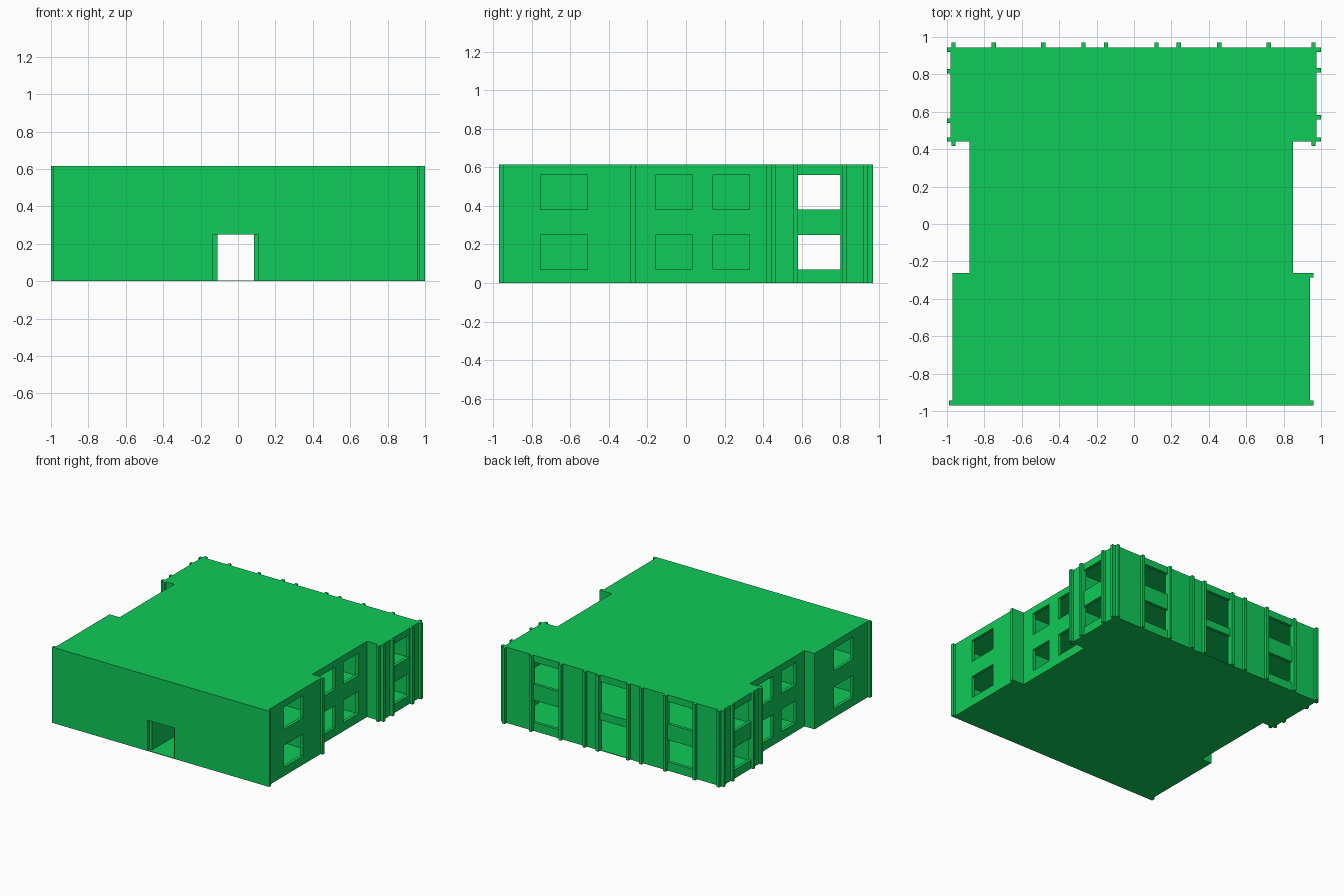
import bpy, bmesh

if "Cube" in bpy.data.objects:
    bpy.data.objects.remove(bpy.data.objects["Cube"])

T = 0.025                       # wall thickness
Z0, Z1, TOP = 0.005, 0.605, 0.615
LOW, HIGH = (0.07, 0.25), (0.38, 0.56)   # window heights on the two storeys

green = bpy.data.materials.new("green")
green.diffuse_color = (0.005, 0.6, 0.1, 1)
green.use_nodes = True
green.node_tree.nodes["Principled BSDF"].inputs["Base Color"].default_value = green.diffuse_color


def finish(name, bm):
    bmesh.ops.recalc_face_normals(bm, faces=bm.faces)
    me = bpy.data.meshes.new(name)
    bm.to_mesh(me)
    bm.free()
    me.materials.append(green)
    ob = bpy.data.objects.new(name, me)
    bpy.context.collection.objects.link(ob)
    return ob


def extrude(bm, faces, vec):
    geo = bmesh.ops.extrude_face_region(bm, geom=faces)["geom"]
    bmesh.ops.translate(bm, vec=vec, verts=[g for g in geo if isinstance(g, bmesh.types.BMVert)])


def slab(name, outline, z, height):
    bm = bmesh.new()
    face = bm.faces.new([bm.verts.new((x, y, z)) for x, y in outline])
    extrude(bm, [face], (0, 0, height))
    return finish(name, bm)


def wall(name, axis, at, start, end, holes=()):
    """Wall along axis 'x' or 'y', occupying at..at+T; holes are (a0, a1, z0, z1)."""
    us = sorted({start, end, *[h[0] for h in holes], *[h[1] for h in holes]})
    zs = sorted({Z0, Z1, *[h[2] for h in holes], *[h[3] for h in holes]})
    bm = bmesh.new()
    point = (lambda u, z: (u, at, z)) if axis == "x" else (lambda u, z: (at, u, z))
    grid = {(u, z): bm.verts.new(point(u, z)) for u in us for z in zs}
    faces = []
    for u0, u1 in zip(us, us[1:]):
        for z0, z1 in zip(zs, zs[1:]):
            u, z = (u0 + u1) / 2, (z0 + z1) / 2
            if not any(h[0] < u < h[1] and h[2] < z < h[3] for h in holes):
                faces.append(bm.faces.new([grid[u0, z0], grid[u1, z0], grid[u1, z1], grid[u0, z1]]))
    extrude(bm, faces, (0, T, 0) if axis == "x" else (T, 0, 0))
    bmesh.ops.delete(bm, geom=[v for v in bm.verts if not v.link_faces], context="VERTS")
    return finish(name, bm)


def windows(*spans):
    return [(a, b, *h) for a, b in spans for h in (LOW, HIGH)]


def pilaster(name, x0, x1, y0, y1):
    return slab(name, [(x0, y0), (x1, y0), (x1, y1), (x0, y1)], 0, TOP)


# Floor, roof and the storey between them
footprint = [(-.99, -.97), (.96, -.97), (.96, -.945), (.94, -.945), (.94, -.285), (.96, -.285),
             (.96, -.262), (.85, -.262), (.85, .44), (.975, .44), (.975, .945), (-.98, .945),
             (-.98, .44), (-.88, .44), (-.88, -.262), (-.97, -.262), (-.97, -.945), (-.99, -.945)]
slab("ground_floor", footprint, 0, Z0)
slab("roof", footprint, Z1, TOP - Z1)
inner = [(-.955, -.955), (.925, -.955), (.925, -.275), (.835, -.275), (.835, .455), (.96, .455),
         (.96, .93), (-.965, .93), (-.965, .455), (-.865, .455), (-.865, -.275), (-.955, -.275)]
slab("upper_floor", inner, 0.298, 0.014)

# Front wall with the entrance
wall("front_wall", "x", -.97, -.99, .96, [(-.135, .11, Z0, .25)])

# Side walls of the front wing, narrow middle and back wing
for side, front, mid, back, w0 in (("left", -.97, -.88, -.98, .56),
                                   ("right", .94 - T, .85 - T, .975 - T, .58)):
    wall(side + "_front_wall", "y", front, -.945, -.287, windows((-.755, -.51)))
    wall(side + "_middle_wall", "y", mid, -.262, .44, windows((-.155, .03), (.14, .33)))
    wall(side + "_back_wall", "y", back, .465, .92, windows((w0, .80)))

# Back wall: two window bays and a central doorway on each storey
wall("back_wall", "x", .92, -.98, .975,
     windows((-.74, -.495), (.465, .71)) + [(-.14, .11, Z0, .25), (-.14, .11, .312, .56)])

# Cross walls and central corridor
passage = [(-.11, .085, Z0, .29), (-.11, .085, .312, .59)]
wall("front_cross_wall", "x", -.287, -.97, .96, passage)
wall("back_cross_wall", "x", .44, -.98, .975, passage)
for side, x in (("left", -.135), ("right", .085)):
    wall(side + "_corridor_front", "y", x, -.945, -.287)
    wall(side + "_corridor_back", "y", x, -.262, .44)

# Pilasters on the back facade, the back wing sides and the wing's front corners
P = 0.0115
for i, x in enumerate((-.965, -.75, -.485, -.27, -.15, .12, .24, .455, .72, .96)):
    pilaster(f"back_pilaster_{i}", x - P, x + P, .945, .97)
for i, y in enumerate((.452, .552, .817, .932)):
    pilaster(f"left_pilaster_{i}", -1, -.98, y - P, y + P)
for i, y in enumerate((.452, .57, .822, .932)):
    pilaster(f"right_pilaster_{i}", .975, 1, y - P, y + P)
for side, x in (("left", -.965), ("right", .96)):
    pilaster(side + "_corner_pilaster", x - P, x + P, .417, .44)
